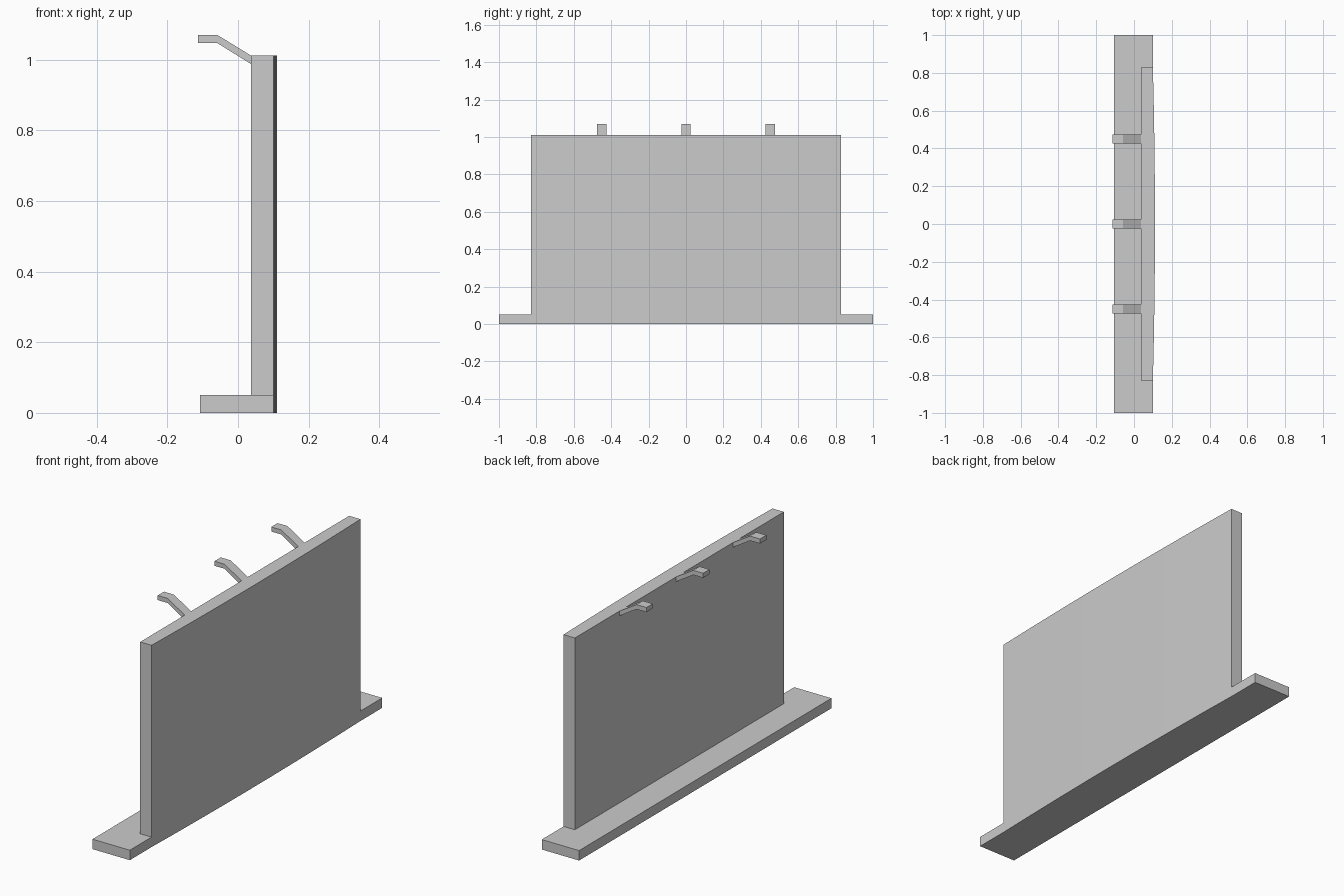
import bpy
from mathutils import Vector

if "Cube" in bpy.data.objects:
    bpy.data.objects.remove(bpy.data.objects["Cube"])


def prism(name, profile, offset):
    """Extrude a closed outline along an offset vector."""
    n = len(profile)
    offset = Vector(offset)
    verts = [Vector(p) for p in profile] + [Vector(p) + offset for p in profile]
    faces = [tuple(range(n))[::-1], tuple(range(n, 2 * n))]
    faces += [(i, (i + 1) % n, n + (i + 1) % n, n + i) for i in range(n)]
    mesh = bpy.data.meshes.new(name)
    mesh.from_pydata(verts, [], faces)
    obj = bpy.data.objects.new(name, mesh)
    bpy.context.collection.objects.link(obj)
    # make normals point outwards
    import bmesh
    bm = bmesh.new()
    bm.from_mesh(mesh)
    bmesh.ops.recalc_face_normals(bm, faces=bm.faces)
    bm.to_mesh(mesh)
    bm.free()
    return obj


# Foot plate
prism("base", [(-0.107, -1, 0), (0.1, -1, 0), (0.1, 1, 0), (-0.107, 1, 0)], (0, 0, 0.05))

# Upright panel with a very shallow bowed face
SEGMENTS, HALF, BOW = 12, 0.828, 0.011
outline = [(0.037, HALF, 0), (0.037, -HALF, 0)]
for i in range(SEGMENTS + 1):
    t = -1 + 2 * i / SEGMENTS
    outline.append((0.1 + BOW * (1 - t * t), t * HALF, 0))
panel = prism("panel", outline, (0, 0, 1.012))
panel.data.shade_smooth()
panel.data.set_sharp_from_angle(angle=0.5)

# Three bent hooks along the top edge
hook = [(-0.113, 1.07), (-0.058, 1.07), (0.037, 1.012),
        (0.037, 0.988), (-0.058, 1.047), (-0.113, 1.047)]
for i, y in enumerate((-0.45, 0, 0.45)):
    prism(f"hook_{i + 1}", [(x, y - 0.025, z) for x, z in hook], (0, 0.05, 0))
